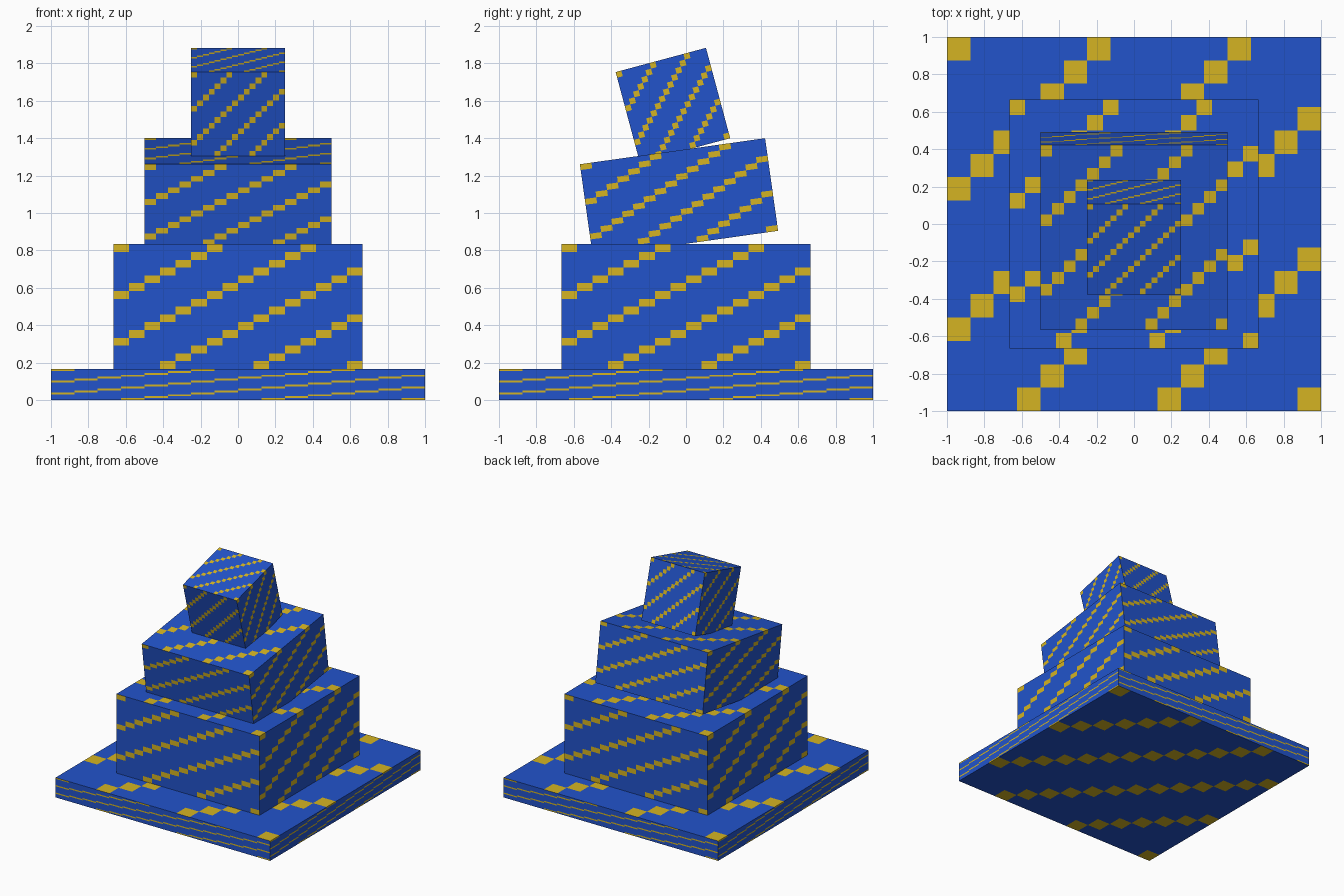
import bpy
import bmesh
import math
from mathutils import Vector, Matrix

if "Cube" in bpy.data.objects:
    bpy.data.objects.remove(bpy.data.objects["Cube"])

CELLS = 16    # checks along each edge of every face
STEP = 6      # spacing between diagonal stripes


def make_material(name, rgb):
    mat = bpy.data.materials.new(name)
    mat.diffuse_color = (*rgb, 1.0)
    mat.use_nodes = True
    mat.node_tree.nodes["Principled BSDF"].inputs["Base Color"].default_value = mat.diffuse_color
    return mat


BLUE = make_material("royal_blue", (0.016, 0.088, 0.60))
YELLOW = make_material("mustard_yellow", (0.66, 0.456, 0.016))

X, Y, Z = Vector((1, 0, 0)), Vector((0, 1, 0)), Vector((0, 0, 1))
# outward normal and rightward direction of each face seen from outside
SIDES = [(-Y, X), (X, Y), (Y, -X), (-X, -Y), (Z, X), (-Z, X)]


def striped_block(name, size, centre, tilt=0.0):
    """Box whose six faces carry diagonal stripes of yellow checks."""
    bm = bmesh.new()
    for normal, right in SIDES:
        up = normal.cross(right)
        grid = [[bm.verts.new(normal / 2 + right * (c / CELLS - 0.5) + up * (0.5 - r / CELLS))
                 for c in range(CELLS + 1)] for r in range(CELLS + 1)]
        for r in range(CELLS):
            for c in range(CELLS):
                face = bm.faces.new((grid[r + 1][c], grid[r + 1][c + 1],
                                     grid[r][c + 1], grid[r][c]))
                face.material_index = 1 if (r + c) % STEP == 0 else 0
    bmesh.ops.remove_doubles(bm, verts=bm.verts, dist=1e-4)
    bm.transform(Matrix.Diagonal((*size, 1.0)))
    mesh = bpy.data.meshes.new(name)
    bm.to_mesh(mesh)
    bm.free()
    mesh.materials.append(BLUE)
    mesh.materials.append(YELLOW)
    obj = bpy.data.objects.new(name, mesh)
    obj.location = centre
    obj.rotation_euler.x = math.radians(tilt)
    bpy.context.collection.objects.link(obj)
    return obj


# flat plinth and the upright lower block
striped_block("base_slab", (2.0, 2.0, 0.1667), (0, 0, 0.0833))
striped_block("lower_block", (1.3333, 1.3333, 0.6667), (0, 0, 0.5))
# two upper blocks leaning in opposite senses of balance
striped_block("middle_block", (1.0, 1.0, 0.5), (0, -0.0375, 1.083), 8)
striped_block("top_cube", (0.5, 0.5, 0.5), (0, -0.07, 1.577), 15)
